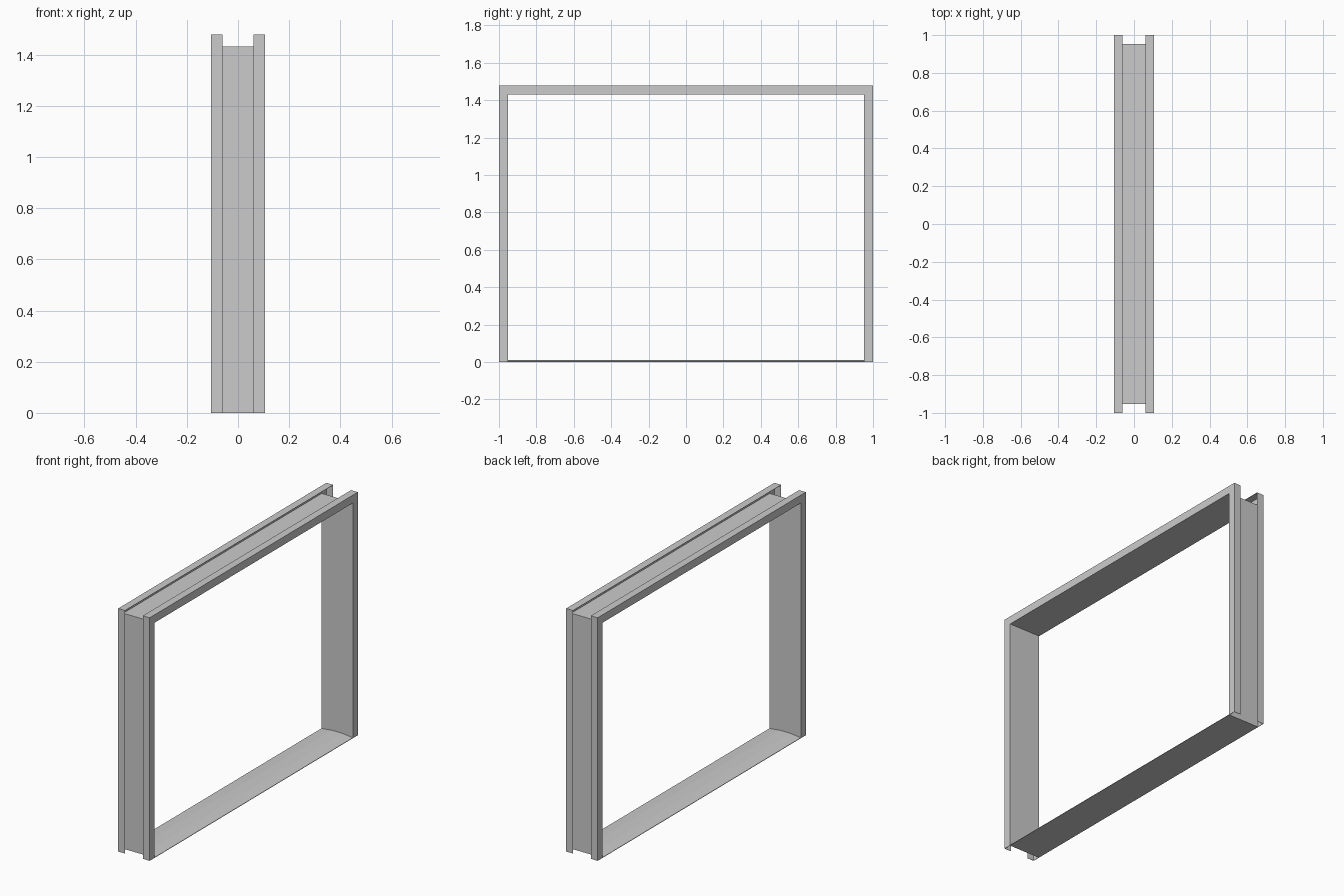
import bpy, bmesh

if "Cube" in bpy.data.objects:
    bpy.data.objects.remove(bpy.data.objects["Cube"])


def sweep(name, rings):
    """Join matching closed rings of points into a capped solid."""
    bm = bmesh.new()
    loops = [[bm.verts.new(p) for p in ring] for ring in rings]
    n = len(loops[0])
    for a, b in zip(loops, loops[1:]):
        for i in range(n):
            j = (i + 1) % n
            bm.faces.new((a[i], a[j], b[j], b[i]))
    bm.faces.new(loops[0])
    bm.faces.new(loops[-1])
    bmesh.ops.recalc_face_normals(bm, faces=bm.faces)
    mesh = bpy.data.meshes.new(name)
    bm.to_mesh(mesh)
    bm.free()
    obj = bpy.data.objects.new(name, mesh)
    bpy.context.collection.objects.link(obj)
    return obj


X, LIP, D, T = 0.106, 0.06, 0.048, 0.002   # half depth, lip edge, face width, sheet
Y, Z = 0.952, 1.43                         # clear opening

# folded sheet channel: (x, distance outward from the opening)
half = [(X, 0), (X, D), (LIP, D), (LIP, D - T), (X - T, D - T), (X - T, T)]
profile = half + [(-x, d) for x, d in reversed(half)]

# jambs and head: one mitred channel running around three sides
sweep("door_frame", [
    [(x, -Y - d, 0) for x, d in profile],
    [(x, -Y - d, Z + d) for x, d in profile],
    [(x, Y + d, Z + d) for x, d in profile],
    [(x, Y + d, 0) for x, d in profile],
])

# low threshold with sloping edges between the jambs
sill = [(-X, 0), (X, 0), (X, 0.003), (0.035, 0.011), (-0.035, 0.011), (-X, 0.003)]
sweep("threshold", [[(x, y, z) for x, z in sill] for y in (-Y, Y)])
